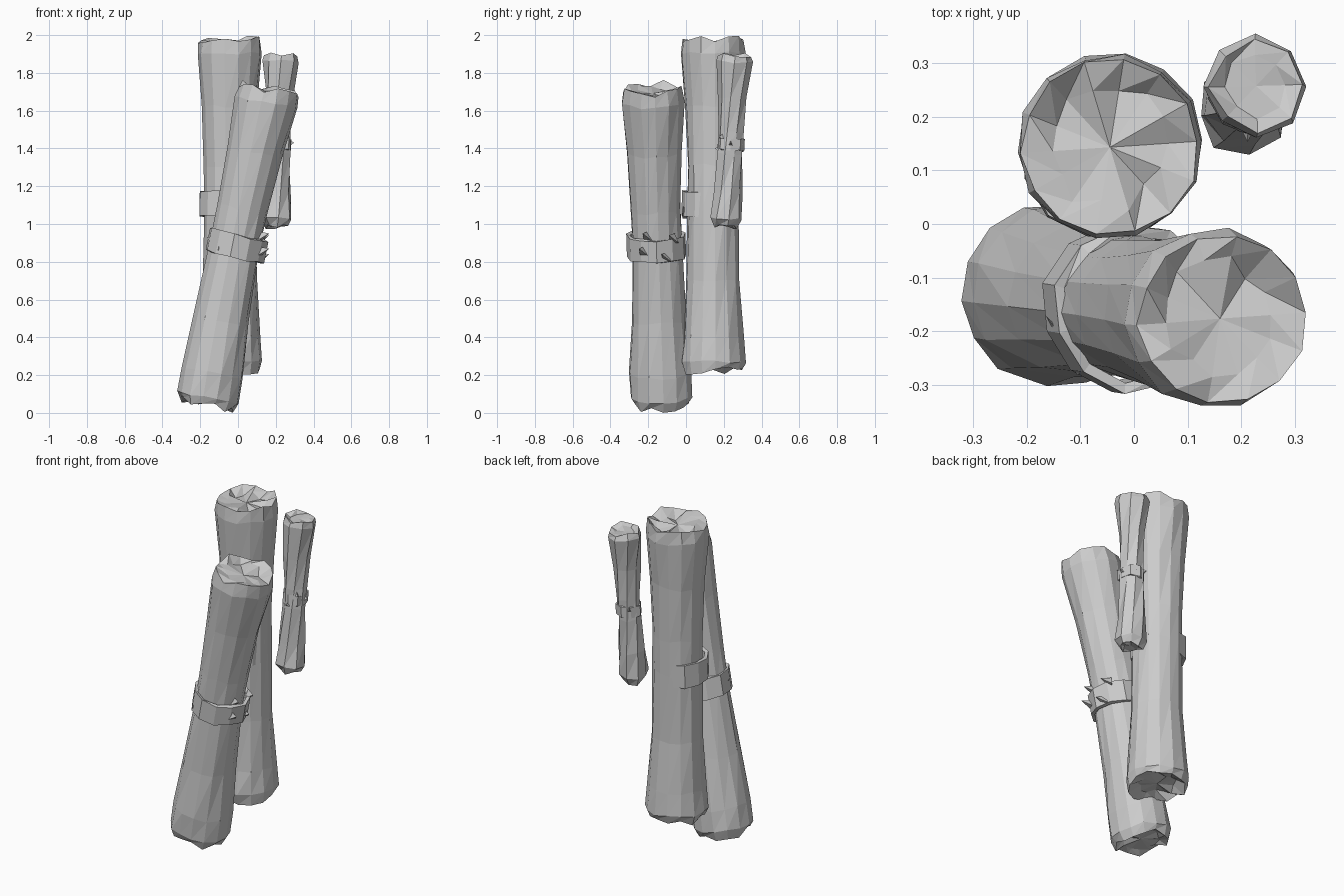
import bpy, bmesh, math, random
from mathutils import Vector

if "Cube" in bpy.data.objects:
    bpy.data.objects.remove(bpy.data.objects["Cube"])

random.seed(4)
Z = Vector((0, 0, 1))


def frame(axis):
    # cross-section axes kept close to world x and y
    w = axis.normalized()
    u = (Vector((1, 0, 0)) - w * w.x).normalized()
    return u, w.cross(u), w


def finish(bm, name):
    bmesh.ops.recalc_face_normals(bm, faces=bm.faces)
    me = bpy.data.meshes.new(name)
    bm.to_mesh(me)
    bm.free()
    ob = bpy.data.objects.new(name, me)
    bpy.context.collection.objects.link(ob)
    return ob


def bridge(bm, a, b):
    n = len(a)
    for i in range(n):
        j = (i + 1) % n
        bm.faces.new((a[i], a[j], b[j]))
        bm.faces.new((a[i], b[j], b[i]))


def bundle(name, p0, p1, profile, sides, bow=0.0, wobble=0.004, jag=0.022, twist=0.0):
    """Flared sheaf: profile is (fraction along axis, radius); ends are ragged."""
    p0, p1 = Vector(p0), Vector(p1)
    u, v, w = frame(p1 - p0)
    bm = bmesh.new()

    def ring(t, r, lift=0.0, spread=0.0, wob=wobble):
        c = p0.lerp(p1, t) + Vector((bow * math.sin(math.pi * t), 0, 0))
        out = []
        for i in range(sides):
            a = 2 * math.pi * (i + 0.15) / sides + twist * t
            rr = r + random.uniform(-wob, wob)
            d = lift + random.uniform(-spread, spread)
            out.append(bm.verts.new(c + u * rr * math.cos(a) + v * rr * math.sin(a) + w * d))
        return out

    def cap(rim, t, r, s):
        # dished end with a ragged inner ring
        inner = ring(t, r * 0.66, -s * jag * 1.0, jag * 0.9, r * 0.1)
        bridge(bm, rim, inner)
        mid = bm.verts.new(p0.lerp(p1, t) - w * s * jag * 1.1)
        for i in range(sides):
            bm.faces.new((inner[i], inner[(i + 1) % sides], mid))

    rings = []
    for k, (t, r) in enumerate(profile):
        end = k in (0, len(profile) - 1)
        rings.append(ring(t, r, 0, jag if end else 0.01))
    for a, b in zip(rings, rings[1:]):
        bridge(bm, a, b)
    cap(rings[0], 0, profile[0][1], -1)
    cap(rings[-1], 1, profile[-1][1], 1)
    return finish(bm, name)


def band(name, c, axis, r, height, sides, thick=0.02, rough=0.006, slant=0.0):
    """Tie wrapped round a sheaf, with crumpled edges."""
    c = Vector(c)
    u, v, w = frame(Vector(axis))
    bm = bmesh.new()
    loops = [[], [], [], []]
    for i in range(sides):
        a = 2 * math.pi * i / sides
        d = u * math.cos(a) + v * math.sin(a)
        rr = r + random.uniform(-rough, rough)
        for k, (rad, h) in enumerate(((rr, -.5), (rr, .5), (rr - thick, .5), (rr - thick, -.5))):
            z = h * height + slant * math.cos(a) + random.uniform(-rough, rough)
            loops[k].append(bm.verts.new(c + d * rad + w * z))
    for k in range(4):
        bridge(bm, loops[k], loops[(k + 1) % 4])
    return finish(bm, name)


def shard(name, base, tip, width, height):
    """Loose pointed end of a tie."""
    base, tip = Vector(base), Vector(tip)
    side = (tip - base).cross(Z).normalized() * width
    bm = bmesh.new()
    pts = [bm.verts.new(p) for p in (base - side, base + side, base + Z * height, tip)]
    for f in ((0, 1, 2), (0, 1, 3), (1, 2, 3), (2, 0, 3)):
        bm.faces.new([pts[i] for i in f])
    return finish(bm, name)


# leaning front sheaf
bundle("front_sheaf", (-0.165, -0.13, 0.045), (0.165, -0.177, 1.715),
       [(0, .145), (.025, .166), (.1, .166), (.27, .147), (.5, .132), (.62, .132),
        (.8, .145), (.96, .168), (1, .158)], 14, bow=-0.018)
band("front_tie", (-0.008, -0.157, 0.885), (0.2, -0.03, 1), .157, .12, 11, slant=-0.005)
for i, (z, y) in enumerate(((.94, -.2), (.86, -.22), (.83, -.1), (.93, -.06))):
    shard(f"front_tie_end_{i}", (.11, y, z - .03), (.165, y - .03, z + .01), .025, .05)
shard("front_tie_fold", (-0.09, -0.27, 0.86), (-0.165, -0.17, 0.93), .02, .08)

# upright back sheaf
bundle("back_sheaf", (-0.042, 0.146, 0.225), (-0.045, 0.143, 1.975),
       [(0, .155), (.025, .172), (.1, .16), (.27, .142), (.5, .136), (.62, .136),
        (.8, .148), (.96, .172), (1, .165)], 14)
band("back_tie", (-0.062, 0.128, 1.105), (0.02, 0.02, 1), .15, .13, 11)
shard("back_tie_end", (-0.08, 0.0, 1.03), (-0.02, -0.022, 1.06), .02, .13)

# small twisted sheaf
bundle("small_sheaf", (0.2, 0.212, 0.985), (0.228, 0.258, 1.895),
       [(0, .06), (.05, .083), (.2, .078), (.42, .066), (.55, .066), (.75, .075),
        (.96, .092), (1, .085)], 8, wobble=.007, jag=.012, twist=0.7)
band("small_tie", (0.214, 0.236, 1.42), (0.03, 0.05, 1), .071, .06, 8, .01, .007)
for i, (a, z) in enumerate(((0.0, 1.41), (-0.8, 1.44), (-1.6, 1.38), (2.2, 1.42))):
    d = Vector((math.cos(a), math.sin(a), 0))
    b = Vector((0.214, 0.236, z))
    shard(f"small_tie_end_{i}", b + d * .055, b + d * .083 + Z * .02, .015, .04)
